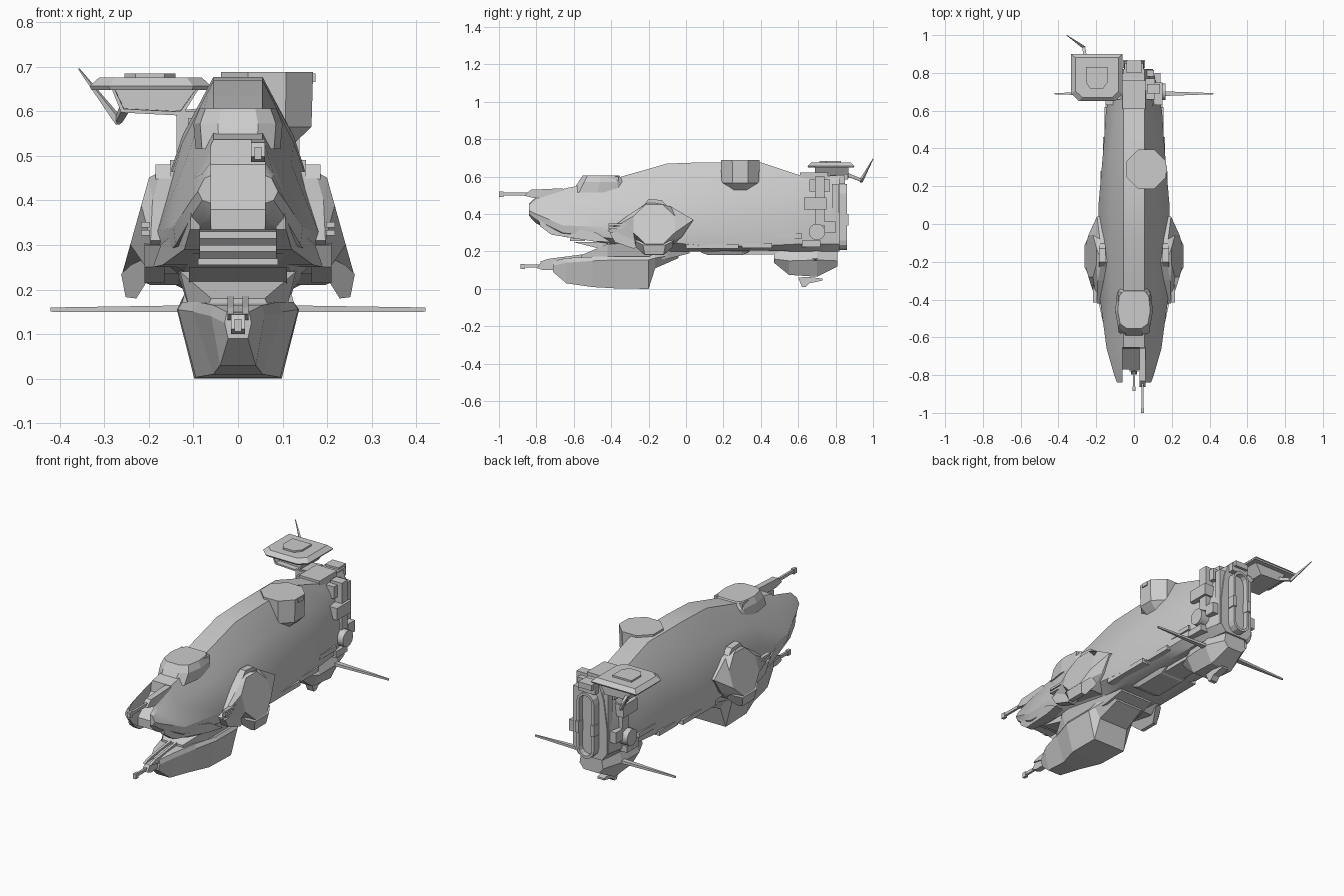
import bpy, bmesh, math
from mathutils import Vector


def loft(name, rings, mirror=False, smooth=False, inset=None):
    """Bridge equal-length rings of 3D points, cap both ends; inset=(end, thickness, depth)."""
    bm = bmesh.new()
    vs = [[bm.verts.new(p) for p in r] for r in rings]
    n = len(rings[0])
    for a, b in zip(vs, vs[1:]):
        for i in range(n):
            bm.faces.new((a[i], a[(i + 1) % n], b[(i + 1) % n], b[i]))
    caps = [bm.faces.new(vs[0]), bm.faces.new(vs[-1])]
    bmesh.ops.recalc_face_normals(bm, faces=bm.faces)
    if inset:
        f = caps[inset[0]]
        bmesh.ops.inset_region(bm, faces=[f], thickness=inset[1])
        bmesh.ops.inset_region(bm, faces=[f], thickness=0.001, depth=-inset[2])
    me = bpy.data.meshes.new(name)
    bm.to_mesh(me)
    bm.free()
    ob = bpy.data.objects.new(name, me)
    bpy.context.collection.objects.link(ob)
    if mirror:
        ob.modifiers.new("mirror", 'MIRROR')
    if smooth:
        smooth_shade(ob)
    return ob


def activate(ob):
    bpy.ops.object.select_all(action='DESELECT')
    ob.select_set(True)
    bpy.context.view_layer.objects.active = ob


def smooth_shade(ob):
    activate(ob)
    bpy.ops.object.shade_smooth_by_angle(angle=math.radians(28))


def prism(name, axis, pts, a, b, **kw):
    k = 'xyz'.index(axis)
    return loft(name, [[(*p[:k], d, *p[k:]) for p in pts] for d in (a, b)], **kw)


def box(name, x0, x1, y0, y1, z0, z1, **kw):
    return prism(name, 'z', [(x0, y0), (x1, y0), (x1, y1), (x0, y1)], z0, z1, **kw)


def sections(name, table, **kw):
    """Loft symmetric cross-sections; each row is y, then x,z pairs from top to bottom."""
    rings = []
    for y, *v in table:
        half = list(zip(v[::2], v[1::2]))
        rings.append([(x, y, z) for x, z in half] + [(-x, y, z) for x, z in reversed(half)])
    return loft(name, rings, **kw)


def ngon(cx, cy, r, n=8, ry=None, off=0.5):
    return [(cx + r * math.cos(2 * math.pi * (i + off) / n),
             cy + (ry or r) * math.sin(2 * math.pi * (i + off) / n)) for i in range(n)]


# main hull
hull = sections("hull", [
    (-.84, .05, .46, .075, .45, .09, .42, .08, .40, .05, .39),
    (-.80, .05, .50, .08, .46, .105, .40, .10, .37, .08, .35),
    (-.66, .055, .535, .10, .45, .145, .34, .14, .30, .10, .28),
    (-.40, .055, .585, .12, .48, .18, .33, .17, .27, .12, .24),
    (-.10, .055, .67, .125, .53, .19, .35, .18, .25, .12, .20),
    (.10, .055, .677, .125, .545, .188, .35, .178, .23, .12, .20),
    (.40, .055, .677, .12, .55, .162, .38, .155, .23, .10, .205),
    (.60, .055, .61, .10, .54, .148, .38, .145, .24, .10, .20),
    (.82, .055, .60, .08, .53, .10, .38, .10, .24, .07, .20)])
# split nose: notch between the cheeks and recess under the chin
for pts, w in (([(-.64, .65), (-.66, .48), (-.77, .38), (-.77, .1), (-.95, .1), (-.95, .65)], .06),
               ([(-.95, .335), (-.64, .335), (-.50, .19), (-.95, .19)], .085)):
    cut = prism("nose_cutter", 'x', pts, -w, w)
    cut.hide_render = True
    mod = hull.modifiers.new("cut", 'BOOLEAN')
    mod.operation, mod.object, mod.solver = 'DIFFERENCE', cut, 'EXACT'
    activate(hull)
    bpy.ops.object.modifier_apply(modifier=mod.name)
    bpy.data.objects.remove(cut)
smooth_shade(hull)
for i in range(3):
    box("chin_louvre", -.09, .09, -.70 + .04 * i, -.54, .315 - .03 * i, .33 - .03 * i)
prism("chin_plate", 'x', [(-.60, .25), (-.42, .25), (-.40, .2), (-.5, .225)], -.11, .11)
# cheek plates follow the flare of the hull
cheek = [(-.79, .385), (-.70, .345), (-.48, .30), (-.40, .25), (-.50, .255), (-.72, .29), (-.78, .335)]
loft("cheek_armour", [[(.085, y, z) for y, z in cheek],
                      [(.105 + .22 * (y + .79), y, z) for y, z in cheek]], mirror=True)

# forward dome blended into the spine
dome = [(.045, -.57), (.085, -.54), (.1, -.46), (.09, -.37), (.065, -.34)]
dome += [(-x, y) for x, y in reversed(dome)]
loft("forward_dome", [[(x * sx, yc + (y + .45) * sy, z) for x, y in dome]
                      for sx, yc, sy, z in ((.95, -.46, 1.25, .515), (1, -.45, 1.04, .572),
                                            (.86, -.45, .86, .606))])
box("dome_hatch", .06, .085, -.42, -.36, .56, .60, mirror=True)

# octagonal turret base, offset to the right
loft("dorsal_turret", [[(x, y, z) for x, y in ngon(.065 - s, .29, r)] for s, r, z in
                       ((.02, .085, .525), (0, .108, .565), (0, .112, .688))])
box("turret_vent", .12, .174, .27, .31, .665, .685)


# guns
def gun(name, x, y, z, length, s=1):
    box(name + "_barrel", x - .006 * s, x + .006 * s, y, y + length, z - .008 * s, z + .008 * s)
    box(name + "_muzzle", x - .008 * s, x + .008 * s, y, y + .025 * s, z - .016 * s, z + .012 * s)
    prism(name + "_mount", 'x', [(y + length * .4, z - .01), (y + length * .5, z + .022),
          (y + length, z + .03), (y + length + .04, z - .02), (y + length * .55, z - .022)],
          x - .016 * s, x + .016 * s)


gun("upper_gun", .045, -1.0, .508, .34)
gun("lower_gun", 0, -.885, .122, .22)
prism("stern_gun", 'x', [(.60, .06), (.65, .065), (.73, .055), (.73, .045), (.66, .03), (.64, .01),
                         (.62, .01)], -.02, .02)

# keel pod under the bow: slim nose flaring into a broad bulge
sections("keel_pod", [
    (-.71, .025, .15, .03, .125, .022, .09),
    (-.64, .055, .165, .06, .14, .04, .03),
    (-.50, .09, .172, .10, .15, .055, .01),
    (-.38, .125, .172, .135, .155, .095, .003),
    (-.20, .125, .172, .137, .155, .098, 0),
    (-.165, .12, .19, .125, .165, .09, .11),
    (-.04, .11, .21, .105, .185, .08, .165)])
sections("keel_neck", [(-.56, .06, .18, .07, .16), (-.42, .13, .24, .11, .16),
                       (-.10, .14, .25, .11, .16), (.02, .12, .22, .10, .19)])
prism("keel_cheek", 'x', [(-.78, .145), (-.74, .16), (-.55, .185), (-.52, .165), (-.7, .13)],
      .010, .024, mirror=True)

# side sponsons: long base, tilted octagon face, barrels, lower blades
base = [(.04, .37), (-.08, .44), (-.20, .465), (-.30, .40), (-.42, .31), (-.27, .235), (-.10, .21), (-.02, .28)]
face = ngon(-.17, .345, .12, 8, .115)


def lean(z, d=0):
    return .197 + .28 * (.46 - z) + d


face = face[-1:] + face[:-1]
loft("side_sponson", [[(.13, y, z) for y, z in base],
                      [(min(.196, lean(z, -.022)), y, z) for y, z in base],
                      [(lean(z), y, z) for y, z in face]], mirror=True)
# lower blade tapers downwards
loft("sponson_blade", [[(x, -.17 + s * w, z) for x, z, w in ((.19, .28, .11), (.240, .255, .10),
     (.262, .235, .06), (.252, .183, .05), (.228, .18, .05), (.20, .225, .10))] for s in (-1, 1)], mirror=True)
prism("sponson_front_blade", 'x', [(-.41, .30), (-.30, .31), (-.24, .24), (-.28, .215), (-.38, .25)],
      .165, .21, mirror=True)
for z in (.327, .345):
    box("sponson_barrel", .197, .217, -.415, -.25, z - .006, z + .006, mirror=True)
prism("sponson_cap", 'x', [(-.24, .43), (-.20, .48), (-.13, .475), (-.09, .43)], .15, .185, mirror=True)

# belly panels and skirts
sections("belly_panel", [(.08, .09, .215, .07, .195), (.12, .09, .215, .07, .18),
                         (.30, .09, .215, .07, .18), (.34, .09, .215, .07, .2)])
box("belly_spine", -.06, .06, .3, .6, .185, .215)
for y0, y1, z0, x in ((.0, .28, .215, .178), (.30, .46, .22, .163), (.48, .62, .27, .155)):
    box("hull_skirt", .12, x, y0, y1, z0, z0 + .025, mirror=True)

# stern belly pod with long fins
sections("stern_pod", [
    (.47, .05, .20, .07, .16, .04, .14),
    (.55, .08, .21, .105, .15, .06, .075),
    (.70, .085, .22, .11, .155, .065, .065),
    (.81, .06, .21, .07, .15, .045, .12)])
fin = prism("long_fin", 'z', [(.08, .675), (.42, .687), (.42, .693), (.08, .705)], .149, .165, mirror=True)
for v in fin.data.vertices:
    if v.co.x > .3:
        v.co.z = .155 + (v.co.z - .157) * .6

# stern engine frame: tall rounded ring with a recessed slot
ring = [(.052 * math.cos(a), (.51 if i < 7 else .26) + .052 * math.sin(a))
        for i, a in enumerate(math.pi * t / 6 for t in (*range(7), *range(6, 13)))]
prism("engine_frame", 'y', ring, .80, .862, inset=(1, .014, .03))
box("frame_clamp", .035, .058, .825, .868, .34, .40, mirror=True)
box("stern_cap", -.05, .05, .77, .85, .56, .605)
box("stern_cap_top", -.04, .04, .80, .865, .585, .615)
box("stern_deck", -.062, .062, .61, .76, .58, .622)

# stern side equipment
for name, *d in (("equipment_tall", .07, .138, .69, .74, .34, .60),
                 ("equipment_wide", .08, .152, .63, .75, .425, .49),
                 ("equipment_low", .09, .14, .74, .80, .30, .36),
                 ("equipment_high", .05, .112, .66, .77, .52, .585),
                 ("equipment_rib", .06, .105, .78, .815, .24, .56),
                 ("equipment_foot", .09, .152, .62, .72, .225, .26)):
    box(name, *d, mirror=True)
prism("side_drum", 'x', ngon(.70, .305, .044, 16), .08, .168, mirror=True, smooth=True)

# raised pad on the left of the stern
pad = [(-.333, .90), (-.06, .90), (-.06, .69), (-.10, .65), (-.29, .65), (-.333, .69)]
loft("pad_plate", [[(-.195 + (x + .195) * s, .78 + (y - .78) * s, z) for x, y in pad]
                   for s, z in ((.97, .648), (1, .656), (.84, .676))])
panel = [(-.255, .83), (-.14, .83), (-.14, .75), (-.165, .715), (-.23, .715), (-.255, .75)]
prism("pad_panel", 'z', panel, .67, .685)
prism("pad_body", 'y', [(-.285, .655), (-.262, .597), (-.125, .590), (-.085, .655)], .69, .87,
      inset=(0, .01, .03))
prism("pad_strut", 'y', [(-.15, .60), (-.05, .61), (-.05, .54), (-.10, .555)], .70, .80)


# bent antenna on the pad
def rod(name, p, q, r0, r1):
    p, q = Vector(p), Vector(q)
    m = (q - p).to_track_quat('Z', 'Y').to_matrix()
    loft(name, [[c + m @ Vector((x, y, 0)) for x, y in ngon(0, 0, r, 4)] for c, r in ((p, r0), (q, r1))])


rod("antenna_arm", (-.25, .85, .615), (-.268, .94, .58), .014, .01)
rod("antenna_mast", (-.265, .935, .575), (-.357, 1.0, .695), .011, .002)
